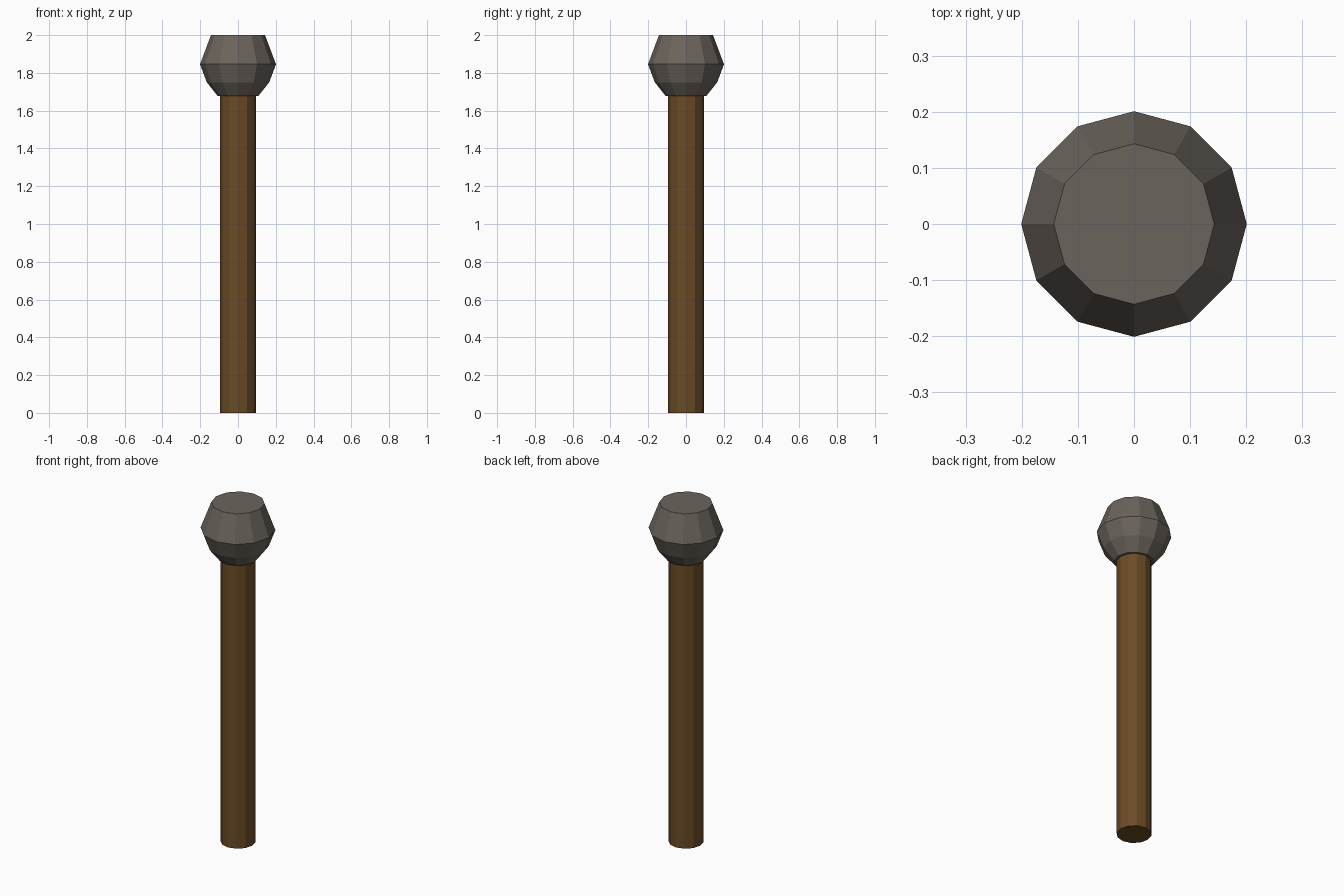
import bpy, bmesh, math

if "Cube" in bpy.data.objects:
    bpy.data.objects.remove(bpy.data.objects["Cube"])

SIDES = 12

def material(name, rgb):
    m = bpy.data.materials.new(name)
    m.diffuse_color = (*rgb, 1)
    m.use_nodes = True
    m.node_tree.nodes["Principled BSDF"].inputs["Base Color"].default_value = m.diffuse_color
    return m

def lathe(name, profile, mat):
    """Flat-sided solid of revolution from (radius, height) pairs, capped at both ends."""
    bm = bmesh.new()
    rings = [[bm.verts.new((r * math.cos(2 * math.pi * i / SIDES),
                            r * math.sin(2 * math.pi * i / SIDES), z))
              for i in range(SIDES)] for r, z in profile]
    for a, b in zip(rings, rings[1:]):
        for i in range(SIDES):
            j = (i + 1) % SIDES
            bm.faces.new((a[i], a[j], b[j], b[i]))
    bm.faces.new(rings[0][::-1])
    bm.faces.new(rings[-1])
    me = bpy.data.meshes.new(name)
    bm.to_mesh(me)
    bm.free()
    me.materials.append(mat)
    ob = bpy.data.objects.new(name, me)
    bpy.context.collection.objects.link(ob)
    return ob

brown = material("brown wood", (0.147, 0.071, 0.020))
grey = material("warm grey stone", (0.147, 0.127, 0.107))

# Wooden shaft, ending just inside the head
lathe("shaft", [(0.094, 0), (0.094, 1.69)], brown)

# Faceted head, widest below its middle, with a flat top
lathe("head", [(0.107, 1.677), (0.165, 1.75), (0.201, 1.846), (0.143, 2.0)], grey)
